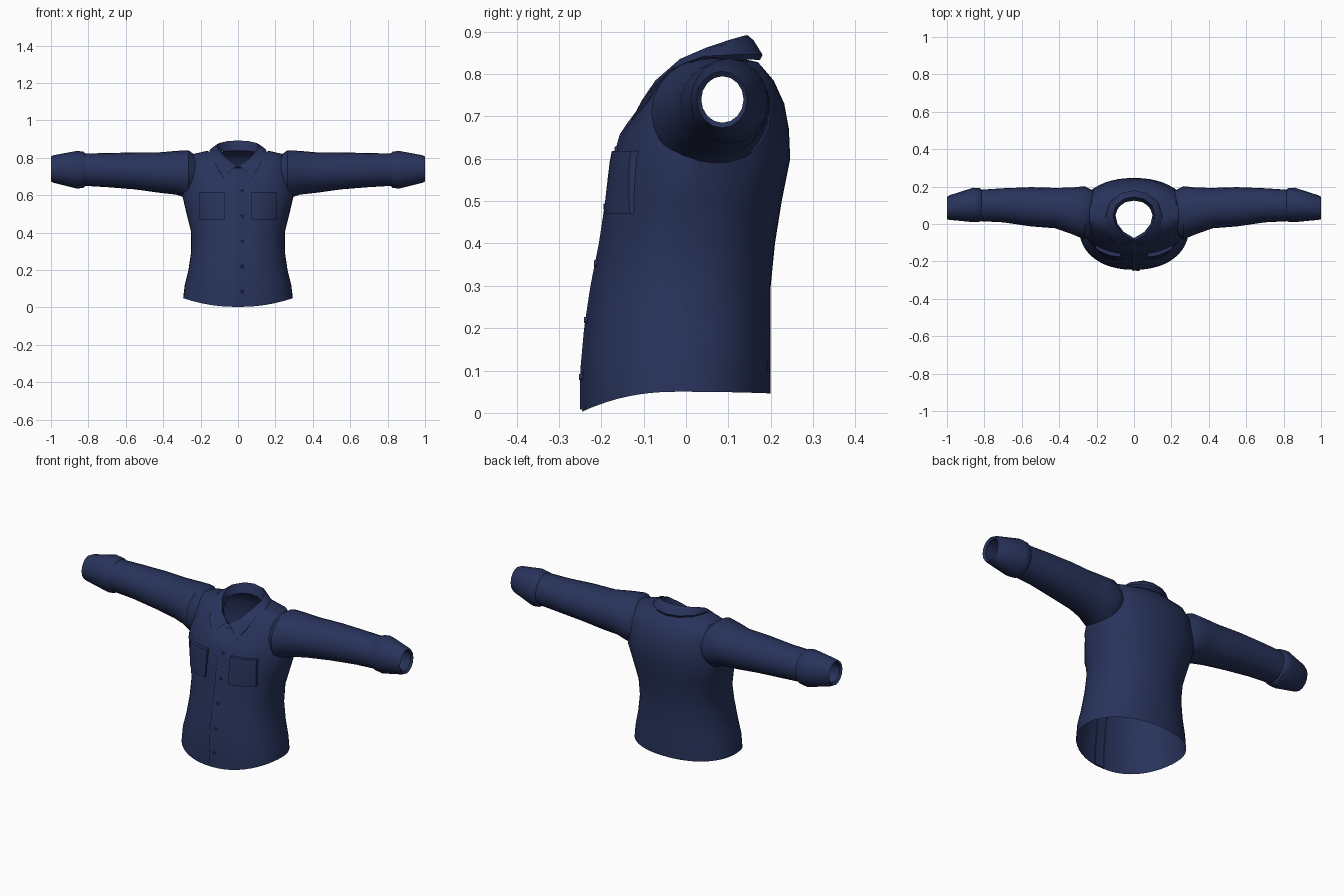
import bpy, bmesh, math
from mathutils import Vector
from mathutils.bvhtree import BVHTree

if "Cube" in bpy.data.objects:
    bpy.data.objects.remove(bpy.data.objects["Cube"])

navy = bpy.data.materials.new("navy cloth")
navy.diffuse_color = (0.021, 0.033, 0.105, 1)
navy.use_nodes = True
navy.node_tree.nodes["Principled BSDF"].inputs["Base Color"].default_value = navy.diffuse_color
cap_mat = bpy.data.materials.new("opening marker")


def finish(name, bm, mats=(navy,)):
    bmesh.ops.recalc_face_normals(bm, faces=bm.faces)
    me = bpy.data.meshes.new(name)
    bm.to_mesh(me)
    bm.free()
    ob = bpy.data.objects.new(name, me)
    bpy.context.collection.objects.link(ob)
    for m in mats:
        me.materials.append(m)
    smooth(ob)
    return ob


def smooth(ob):
    bpy.ops.object.select_all(action='DESELECT')
    ob.select_set(True)
    bpy.context.view_layer.objects.active = ob
    bpy.ops.object.shade_smooth_by_angle(angle=math.radians(40))


def loft(rings, closed=True, caps=False):
    """Skin a list of point rings; caps are marked with material 1."""
    bm = bmesh.new()
    vs = [[bm.verts.new(p) for p in r] for r in rings]
    n = len(vs[0])
    for a, b in zip(vs, vs[1:]):
        for i in range(n if closed else n - 1):
            j = (i + 1) % n
            bm.faces.new((a[i], a[j], b[j], b[i]))
    if caps:
        for r in (vs[0], vs[-1]):
            c = bm.verts.new(sum((v.co for v in r), Vector()) / n)
            for i in range(n):
                bm.faces.new((r[i], r[(i + 1) % n], c)).material_index = 1
    return bm


# Torso rings: half width, front y, back y, front z, side z, back z
TORSO = [
    (.293, -.245, .20, .003, .05, .046), (.285, -.244, .20, .10, .12, .12),
    (.265, -.235, .20, .20, .20, .20), (.25, -.22, .20, .30, .30, .30),
    (.25, -.20, .21, .40, .40, .40), (.275, -.185, .226, .50, .50, .50),
    (.298, -.167, .246, .60, .60, .60), (.29, -.15, .243, .66, .68, .67),
    (.275, -.122, .232, .70, .76, .73), (.24, -.10, .207, .725, .82, .785),
    (.17, -.09, .17, .738, .836, .828), (.10, -.075, .125, .745, .825, .838)]


def torso_ring(w, yf, yb, zf, zs, zb, n=48):
    pts = []
    for i in range(n):
        a = 2 * math.pi * i / n
        s, c = math.sin(a), math.cos(a)
        x = w * math.copysign(abs(s) ** .92, s)
        y = (yf + yb) / 2 - (yb - yf) / 2 * math.copysign(abs(c) ** .92, c)
        pts.append((x, y, zs + ((zf if c > 0 else zb) - zs) * c * c))
    return pts


bm = loft([torso_ring(*r) for r in TORSO], caps=True)
tree = BVHTree.FromBMesh(bm)
shirt = finish("shirt_body", bm, (navy, cap_mat))


def tube(rings, side, n, caps=False):
    """Tube along x from rings of x, y, z, y radius, z radius."""
    return loft([[(side * x, cy + ry * math.cos(2 * math.pi * i / n),
                   cz + rz * math.sin(2 * math.pi * i / n)) for i in range(n)]
                 for x, cy, cz, ry, rz in rings], caps=caps)


SLEEVE = [(.20, .07, .70, .10, .095), (.265, .06, .71, .142, .13),
          (.33, .07, .72, .125, .117), (.42, .085, .721, .108, .108),
          (.55, .092, .73, .105, .099), (.70, .10, .734, .091, .091),
          (.84, .099, .737, .083, .086)]
CUFF = [(.815, .10, .737, .083, .086), (.825, .102, .736, .090, .096),
        (.86, .102, .736, .092, .101), (.985, .088, .74, .066, .074),
        (1.0, .085, .74, .060, .067), (.99, .086, .74, .050, .055),
        (.93, .093, .738, .060, .064), (.84, .099, .737, .082, .085)]

# Sleeves are joined to the torso, cuffs stay separate
sleeves = []
for side, label in ((-1, "left"), (1, "right")):
    sl = finish(label + "_sleeve", tube(SLEEVE, side, 24, True), (navy, cap_mat))
    mod = shirt.modifiers.new("join", 'BOOLEAN')
    mod.operation, mod.solver, mod.object = 'UNION', 'EXACT', sl
    sleeves.append(sl)
    finish(label + "_cuff", tube(CUFF, side, 16))

bpy.context.view_layer.update()
me = bpy.data.meshes.new_from_object(
    shirt.evaluated_get(bpy.context.evaluated_depsgraph_get()))
shirt.modifiers.clear()
shirt.data = me
for sl in sleeves:
    bpy.data.objects.remove(sl)

# Open the hem, neck and sleeve ends
bm = bmesh.new()
bm.from_mesh(me)
bmesh.ops.delete(bm, geom=[f for f in bm.faces if f.material_index == 1],
                 context='FACES')
bm.to_mesh(me)
bm.free()
me.materials.clear()
me.materials.append(navy)
smooth(shirt)
bpy.data.materials.remove(cap_mat)

# Collar half, front to back: stand base, fold line, outer edge
BASE = [(.0, -.075, .745), (.055, -.042, .76), (.088, 0, .79), (.10, .05, .82),
        (.085, .09, .832), (.045, .117, .837), (0, .125, .838)]
FOLD = [(.004, -.088, .757), (.06, -.058, .795), (.10, 0, .84), (.112, .05, .863),
        (.096, .10, .88), (.052, .135, .89), (0, .145, .892)]
EDGE = [(.075, -.128, .693), (.115, -.094, .752), (.142, -.035, .812),
        (.152, .04, .842), (.13, .115, .846), (.07, .165, .846), (0, .181, .845)]


def both(half):
    return half + [(-x, y, z) for x, y, z in half[-2::-1]]


roll = [tuple(f * .6 + e * .4 + d for f, e, d in zip(F, E, (0, 0, .007)))
        for F, E in zip(FOLD, EDGE)]
under = [(x * .93, y * .93 + .006, z - .012) for x, y, z in EDGE]
finish("collar", loft([both(r) for r in (BASE, FOLD, roll, EDGE, under)],
                      closed=False))


def front_y(x, z):
    hit = tree.ray_cast(Vector((x, -2, z)), Vector((0, 1, 0)))[0]
    return hit.y if hit else -.07


def patch(name, x0, x1, z0, z1, nx, nz, offset):
    """Cloth panel following the chest, with a skirt tucked into it."""
    rows = []
    for j in range(-1, nz + 2):
        v = min(max(j, 0), nz) / nz
        row = []
        for i in range(-1, nx + 2):
            u = min(max(i, 0), nx) / nx
            x, z = x0 + (x1 - x0) * u, z0 + (z1 - z0) * v
            rim = i in (-1, nx + 1) or j in (-1, nz + 1)
            row.append((x, front_y(x, z) - (-.004 if rim else offset(u, v)), z))
        rows.append(row)
    finish(name, loft(rows, closed=False))


# Chest pockets and button placket
for x0, label in ((-.207, "left"), (.072, "right")):
    patch(label + "_pocket", x0, x0 + .135, .47, .618, 6, 6,
          lambda u, v: .010 + .008 * v + .004 * math.sin(math.pi * u))
patch("placket", -.008, .05, .008, .735, 3, 28, lambda u, v: .006 * (1 - u) - .001 * u)

# Buttons
for k in range(5):
    z = .085 + .134 * k
    bm = bmesh.new()
    bmesh.ops.create_cone(bm, cap_ends=True, segments=10, radius1=.009,
                          radius2=.007, depth=.008)
    for v in bm.verts:
        x, y, h = v.co
        v.co = (.021 + x, front_y(.021, z) - .005 - h, z + y)
    finish("button_%d" % (k + 1), bm)
